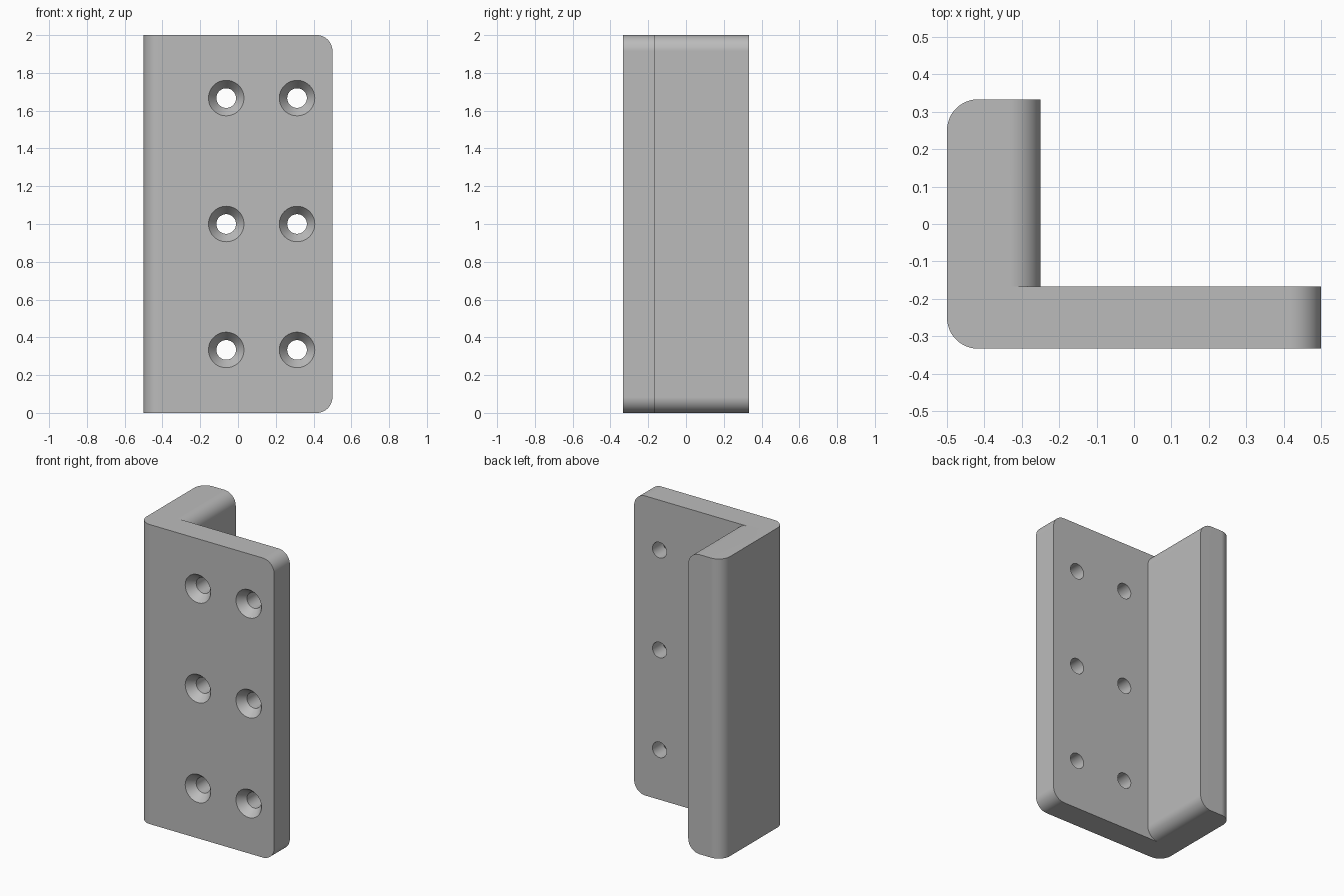
import bpy
import bmesh
import math
from mathutils import Matrix, Vector

if "Cube" in bpy.data.objects:
    bpy.data.objects.remove(bpy.data.objects["Cube"], do_unlink=True)

HEIGHT = 2.0
RADIUS = 1 / 12
FRONT, BACK = -1 / 3, 1 / 3
PLATE_BACK = -1 / 6

grey = bpy.data.materials.new("satin grey")
grey.use_nodes = True
colour = (0.5, 0.5, 0.5, 1)
grey.diffuse_color = colour
grey.node_tree.nodes["Principled BSDF"].inputs["Base Color"].default_value = colour


def add_object(name, bm):
    bmesh.ops.recalc_face_normals(bm, faces=bm.faces[:])
    mesh = bpy.data.meshes.new(name)
    bm.to_mesh(mesh)
    bm.free()
    mesh.materials.append(grey)
    obj = bpy.data.objects.new(name, mesh)
    bpy.context.collection.objects.link(obj)
    return obj


def rounded_box(name, x0, x1, y0, y1, round_edge):
    """Full-height box whose edges chosen by their midpoint are rounded."""
    bm = bmesh.new()
    size = Vector((x1 - x0, y1 - y0, HEIGHT))
    centre = Vector(((x0 + x1) / 2, (y0 + y1) / 2, HEIGHT / 2))
    bmesh.ops.create_cube(bm, size=1, matrix=Matrix.Translation(centre) @ Matrix.Diagonal(size.to_4d()))
    edges = [e for e in bm.edges
             if round_edge((e.verts[0].co + e.verts[1].co) / 2 - centre)]
    bmesh.ops.bevel(bm, geom=edges, offset=RADIUS, segments=12, profile=0.5,
                    affect='EDGES', clamp_overlap=False)
    return add_object(name, bm)


def near_zero(v):
    return abs(v) < 1e-4


def end_edge(mid):
    # Top and bottom edges on the +x end
    return mid.x > 0.01 and near_zero(mid.y)


def screw_cutter(x, z):
    """Countersunk hole, turned from a radius profile along y."""
    profile = [(0.105, FRONT - 0.011), (0.052, FRONT + 0.056 * 0.75),
               (0.052, PLATE_BACK + 0.1)]
    profile[0] = (0.094 + 0.011, FRONT - 0.011 * 1.33)
    profile[1] = (0.052, FRONT + 0.056)
    bm = bmesh.new()
    count = 48
    rings = [[bm.verts.new((x + r * math.cos(a), y, z + r * math.sin(a)))
              for a in (2 * math.pi * i / count for i in range(count))]
             for r, y in profile]
    for lower, upper in zip(rings, rings[1:]):
        for i in range(count):
            j = (i + 1) % count
            bm.faces.new((lower[i], lower[j], upper[j], upper[i]))
    bm.faces.new(rings[0])
    bm.faces.new(rings[-1])
    return add_object("screw_cutter", bm)


def combine(target, tool, operation):
    mod = target.modifiers.new(operation, 'BOOLEAN')
    mod.object = tool
    mod.operation = operation
    mod.solver = 'EXACT'
    apply_all(target)
    bpy.data.objects.remove(tool, do_unlink=True)


def apply_all(obj):
    graph = bpy.context.evaluated_depsgraph_get()
    graph.update()
    mesh = bpy.data.meshes.new_from_object(obj.evaluated_get(graph))
    obj.modifiers.clear()
    obj.data = mesh


# Front plate: rounded free corners and rounded outer bend
bracket = rounded_box("angle_bracket", -0.5, 0.5, FRONT, PLATE_BACK,
                      lambda m: end_edge(m) or (m.x < 0 and m.y < 0 and near_zero(m.z)))

# Rear leg: rounded ends towards the inside and rounded outer back corner
leg = rounded_box("rear_leg", -0.5, -0.25, -0.2, BACK,
                  lambda m: end_edge(m) or (m.x < 0 and m.y > 0 and near_zero(m.z)))
combine(bracket, leg, 'UNION')

# Two columns of three countersunk screw holes
for x in (-0.0625, 0.3125):
    for row in (1, 3, 5):
        combine(bracket, screw_cutter(x, HEIGHT * row / 6), 'DIFFERENCE')

# Smooth fillets and holes, with flat faces kept flat
bpy.ops.object.select_all(action='DESELECT')
bracket.select_set(True)
bpy.context.view_layer.objects.active = bracket
bpy.ops.object.shade_smooth_by_angle(angle=math.radians(25))
weighted = bracket.modifiers.new("flat faces", 'WEIGHTED_NORMAL')
weighted.keep_sharp = True
